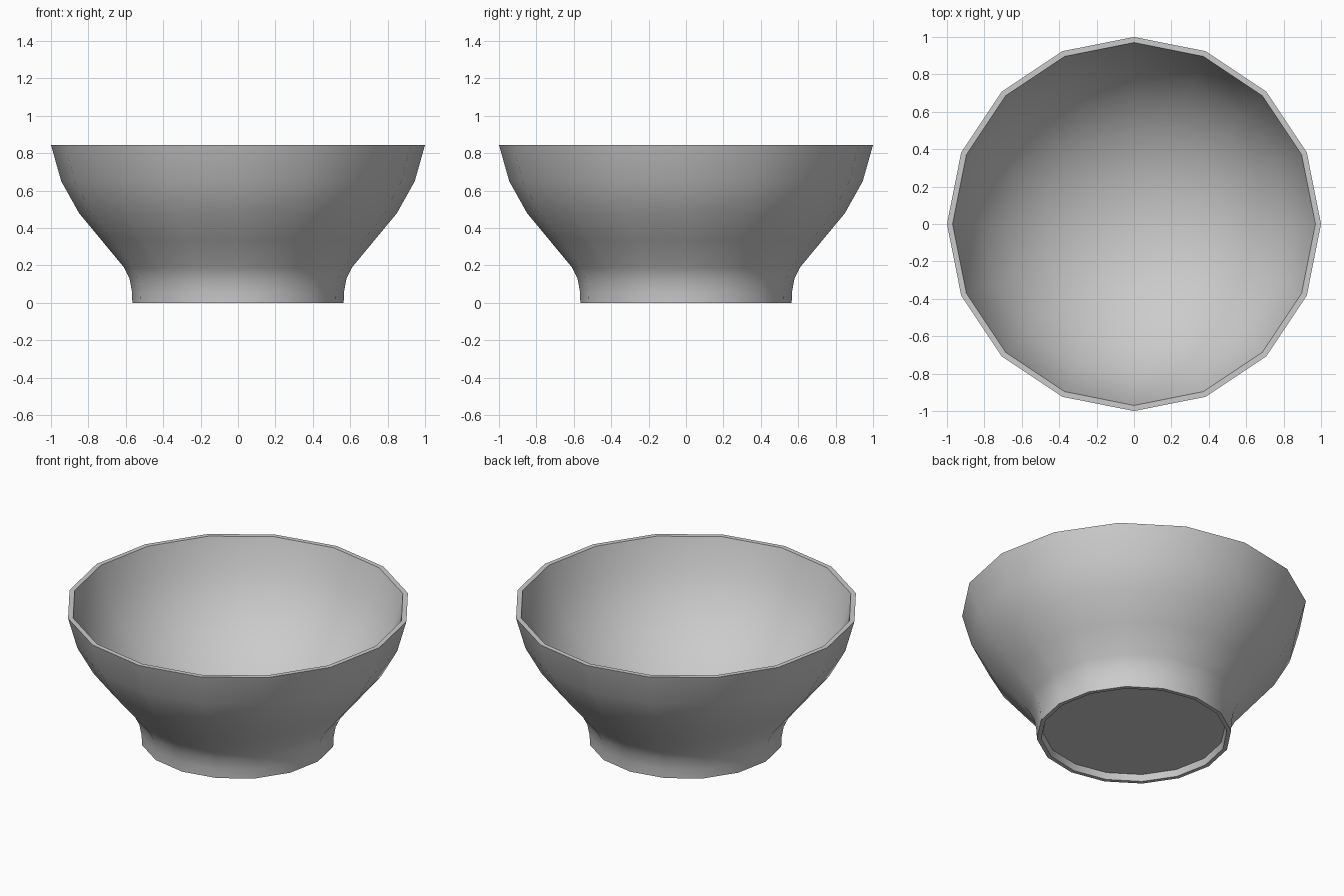
import bpy, bmesh, math

if "Cube" in bpy.data.objects:
    bpy.data.objects.remove(bpy.data.objects["Cube"])

SIDES = 16

# Closed half-section (radius, height): underside, foot, outer wall, rim, inside
PROFILE = [
    (0, 0.04), (0.53, 0.04), (0.54, 0),                                # recessed underside
    (0.565, 0), (0.567, 0.06), (0.58, 0.13), (0.61, 0.19),             # foot
    (0.73, 0.335), (0.85, 0.48), (0.945, 0.65), (1.0, 0.845),          # outer wall
    (0.97, 0.845), (0.915, 0.655), (0.82, 0.49), (0.69, 0.335),        # inner wall
    (0.5, 0.2), (0.27, 0.11), (0, 0.08),                               # rounded floor
]


def lathe(name, profile, sides):
    bm = bmesh.new()
    rings = []
    for r, z in profile:
        if r == 0:
            rings.append([bm.verts.new((0, 0, z))] * sides)
        else:
            rings.append([bm.verts.new((r * math.cos(math.tau * i / sides),
                                        r * math.sin(math.tau * i / sides), z))
                          for i in range(sides)])
    for a, b in zip(rings, rings[1:]):
        for i in range(sides):
            j = (i + 1) % sides
            # dict.fromkeys drops the repeated pole vertex, leaving a triangle
            bm.faces.new(list(dict.fromkeys((a[i], a[j], b[j], b[i]))))
    bmesh.ops.recalc_face_normals(bm, faces=bm.faces)
    mesh = bpy.data.meshes.new(name)
    bm.to_mesh(mesh)
    bm.free()
    obj = bpy.data.objects.new(name, mesh)
    bpy.context.collection.objects.link(obj)
    return obj


# Bowl with a footed base
bowl = lathe("bowl", PROFILE, SIDES)
bpy.context.view_layer.objects.active = bowl
bowl.select_set(True)
bpy.ops.object.shade_smooth_by_angle(angle=math.radians(40))
